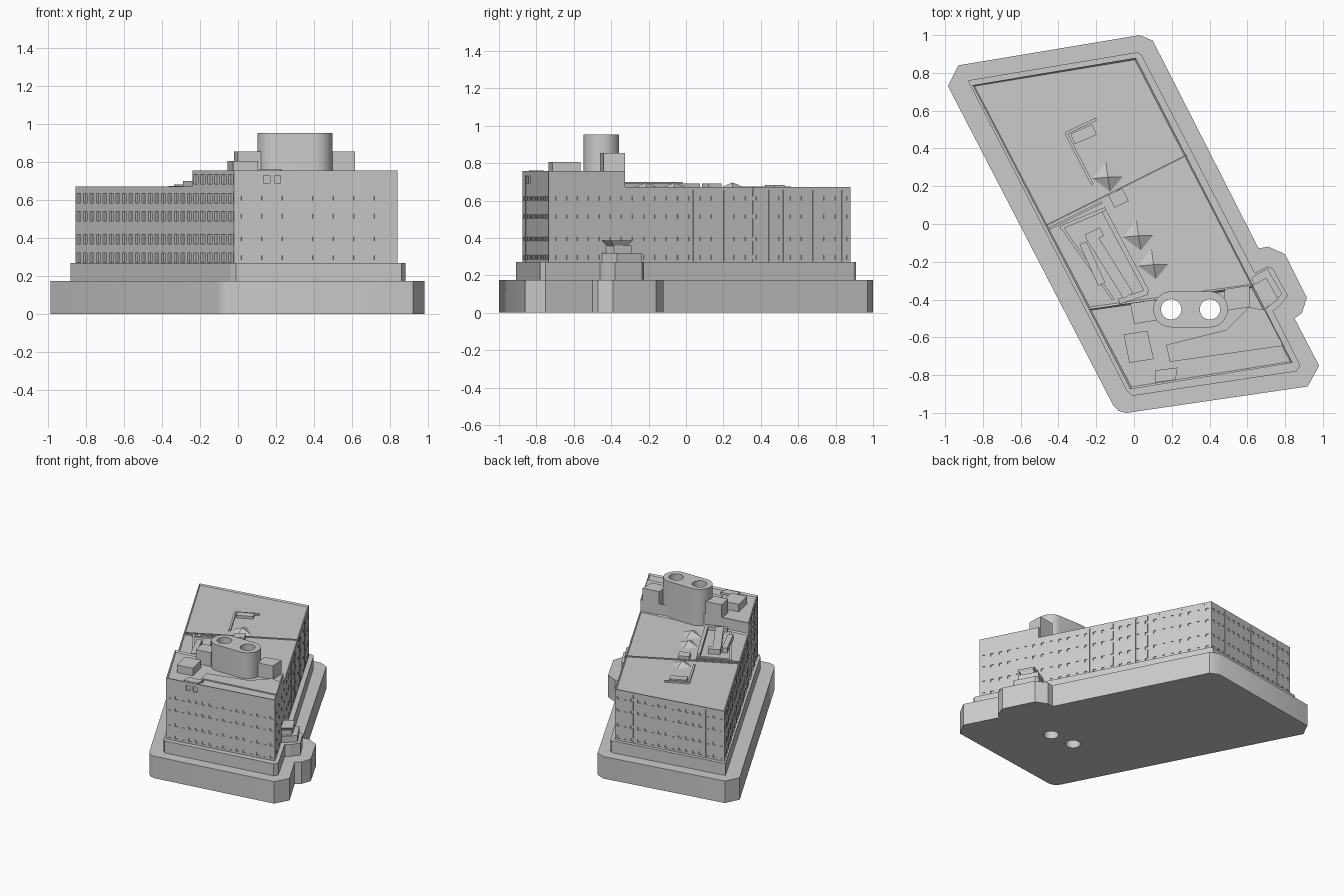
import bpy, bmesh, math
from mathutils import Vector

if "Cube" in bpy.data.objects:
    bpy.data.objects.remove(bpy.data.objects["Cube"], do_unlink=True)

grey = bpy.data.materials.new("stone grey")
grey.use_nodes = True
grey.diffuse_color = (0.6, 0.6, 0.6, 1)
grey.node_tree.nodes["Principled BSDF"].inputs["Base Color"].default_value = (0.6, 0.6, 0.6, 1)


def finish(name, bm):
    bmesh.ops.recalc_face_normals(bm, faces=bm.faces)
    mesh = bpy.data.meshes.new(name)
    bm.to_mesh(mesh)
    bm.free()
    mesh.materials.append(grey)
    ob = bpy.data.objects.new(name, mesh)
    bpy.context.collection.objects.link(ob)
    return ob


def add_prism(bm, pts, z0, z1):
    low = [bm.verts.new((x, y, z0)) for x, y in pts]
    high = [bm.verts.new((x, y, z1)) for x, y in pts]
    bm.faces.new(low)
    top = bm.faces.new(high)
    for i in range(len(pts)):
        j = (i + 1) % len(pts)
        bm.faces.new((low[i], low[j], high[j], high[i]))
    return top


def prism(name, pts, z0, z1, rim=None):
    """Extruded outline; rim = (width, depth) sinks the top behind a parapet."""
    bm = bmesh.new()
    top = add_prism(bm, pts, z0, z1)
    bmesh.ops.recalc_face_normals(bm, faces=bm.faces)
    if rim:
        bmesh.ops.inset_region(bm, faces=[top], thickness=rim[0])
        for v in top.verts:
            v.co.z -= rim[1]
    return finish(name, bm)


def pyramid(name, pts, z0, z1):
    bm = bmesh.new()
    base = [bm.verts.new((x, y, z0)) for x, y in pts]
    tip = bm.verts.new((sum(p[0] for p in pts) / 4, sum(p[1] for p in pts) / 4, z1))
    bm.faces.new(base)
    for i in range(4):
        bm.faces.new((base[i], base[(i + 1) % 4], tip))
    return finish(name, bm)


def cut(ob, cutter):
    mod = ob.modifiers.new("cut", "BOOLEAN")
    mod.operation = "DIFFERENCE"
    mod.solver = "EXACT"
    mod.object = cutter
    bpy.context.view_layer.objects.active = ob
    bpy.ops.object.modifier_apply(modifier=mod.name)


def recess(ob, p, q, spots, rows, width, depth):
    """Sink rectangles into the wall p-q at fractions spots and height spans rows."""
    p, q = Vector(p), Vector(q)
    along = (q - p).normalized()
    out = Vector((-along.y, along.x)) * depth
    bm = bmesh.new()
    for t in spots:
        c, a = p.lerp(q, t), along * width / 2
        for z0, z1 in rows:
            add_prism(bm, [c - a - out, c + a - out, c + a + out, c - a + out], z0, z1)
    cutter = finish("cutter", bm)
    cut(ob, cutter)
    bpy.data.objects.remove(cutter, do_unlink=True)


def even(n):
    return [(i + 0.5) / n for i in range(n)]


def spans(heights, size):
    return [(z - size / 2, z + size / 2) for z in heights]


# Stepped base
base = prism("base", [
    (-0.985, 0.73), (-0.93, 0.84), (0.03, 1), (0.10, 0.97), (0.66, -0.13), (0.71, -0.12),
    (0.80, -0.16), (0.915, -0.39), (0.89, -0.47), (0.85, -0.5), (0.98, -0.75), (0.92, -0.86),
    (-0.04, -1), (-0.08, -0.99), (-0.11, -0.96)], 0, 0.175)
plinth = prism("plinth", [
    (-0.88, 0.76), (0.02, 0.91), (0.04, 0.895), (0.64, -0.26), (0.705, -0.225), (0.735, -0.235),
    (0.815, -0.38), (0.765, -0.44), (0.735, -0.46), (0.88, -0.75), (0.86, -0.78),
    (-0.01, -0.91), (-0.04, -0.88)], 0.175, 0.27)

# Main blocks
A, B, C = (-0.855, 0.735), (0.01, 0.88), (0.63, -0.325)
D, E, F = (-0.24, -0.45), (0.84, -0.735), (-0.02, -0.875)
low_block = prism("low_block", [A, B, C, D], 0.27, 0.672, (0.012, 0.01))
high_block = prism("high_block", [D, C, E, F], 0.27, 0.757, (0.014, 0.012))

# Wall grooves
recess(low_block, B, C, [0.04, 0.17, 0.30, 0.365, 0.435, 0.565, 0.70], [(0.275, 0.655)], 0.008, 0.006)
recess(low_block, A, B, [0.17, 0.5, 0.83], [(0.275, 0.655)], 0.008, 0.006)
recess(high_block, E, F, [0.13, 0.87], [(0.275, 0.735)], 0.008, 0.006)

# Windows: tall ones on the right wall, small ones elsewhere
floors = [0.297, 0.395, 0.515, 0.61]
tall = spans(floors, 0.05)
small = spans(floors, 0.022)
recess(low_block, D, A, even(18), tall, 0.04, 0.013)
recess(high_block, F, D, even(6), tall + [(0.685, 0.735)], 0.05, 0.015)
recess(low_block, B, C, even(20), small, 0.022, 0.006)
recess(low_block, A, B, even(16), small, 0.022, 0.006)
recess(high_block, C, E, even(7), small, 0.022, 0.006)
recess(high_block, E, F, even(16), small, 0.022, 0.006)
recess(high_block, E, F, [0.735, 0.8], [(0.69, 0.73)], 0.034, 0.01)

# Twin-flue stack
arc = [math.pi * i / 20 for i in range(21)]
R, cy, x_left, x_right = 0.095, -0.452, 0.197, 0.402
outline = [(x_right + R * math.sin(a), cy + R * math.cos(a)) for a in arc]
outline += [(x_left - R * math.sin(a), cy - R * math.cos(a)) for a in arc]
stack = prism("stack", outline, 0.64, 0.952)
for x in (x_left, x_right):
    bm = bmesh.new()
    add_prism(bm, [(x + 0.054 * math.cos(k * math.pi / 16), cy + 0.054 * math.sin(k * math.pi / 16))
                   for k in range(32)], -0.1, 1.1)
    flue = finish("flue_cutter", bm)
    for ob in (base, plinth, high_block, low_block, stack):
        cut(ob, flue)
    bpy.data.objects.remove(flue, do_unlink=True)

# High roof structures
prism("stack_house_right", [(-0.02, -0.42), (0.11, -0.4), (0.12, -0.51), (0, -0.53)], 0.66, 0.855)
prism("stack_house_left", [(0.48, -0.345), (0.61, -0.325), (0.615, -0.44), (0.48, -0.46)], 0.66, 0.855)
prism("lift_house", [(-0.055, -0.585), (0.07, -0.565), (0.105, -0.715), (-0.025, -0.735)], 0.74, 0.805)
prism("front_hatch", [(0.11, -0.775), (0.23, -0.76), (0.22, -0.825), (0.11, -0.84)], 0.74, 0.76)
prism("front_roof_step", [(0.17, -0.64), (0.19, -0.73), (0.79, -0.645), (0.69, -0.455), (0.61, -0.44),
                          (0.49, -0.56)], 0.74, 0.754)

# Low roof skylights
for i, (x, y) in enumerate([(-0.14, 0.25), (0.022, -0.06), (0.102, -0.213)]):
    pyramid("skylight_%d" % (i + 1),
            [(x - 0.01, y + 0.085), (x + 0.083, y), (x + 0.015, y - 0.083), (x - 0.083, y - 0.01)],
            0.66, 0.697)


def bar(name, p, q, width, z1):
    p, q = Vector(p), Vector(q)
    s = (q - p).normalized()
    s = Vector((-s.y, s.x)) * width / 2
    prism(name, [p + s, q + s, q - s, p - s], 0.655, z1)


# Roof joint, plant screens and ventilation units
bar("roof_joint", (-0.46, -0.005), (0.28, 0.365), 0.008, 0.67)
bar("roof_joint_upstand", (-0.45, -0.025), (-0.17, 0.115), 0.012, 0.67)
bar("screen_back", (-0.39, -0.02), (-0.15, 0.08), 0.02, 0.672)
bar("screen_outer", (-0.38, -0.02), (-0.11, -0.4), 0.015, 0.672)
bar("screen_inner", (-0.16, 0.07), (0.07, -0.36), 0.025, 0.69)
bar("screen_front", (0.07, -0.36), (-0.08, -0.41), 0.03, 0.69)
bar("duct_long", (-0.23, -0.06), (-0.03, -0.38), 0.06, 0.7)
bar("duct_side", (-0.27, -0.1), (-0.17, -0.32), 0.04, 0.7)
bar("duct_cross", (-0.25, -0.08), (-0.17, -0.04), 0.05, 0.7)
bar("vent_box", (-0.12, 0.12), (-0.045, 0.155), 0.075, 0.692)
bar("rear_unit", (-0.325, 0.45), (-0.21, 0.5), 0.06, 0.682)
bar("rear_screen_back", (-0.36, 0.48), (-0.2, 0.555), 0.015, 0.675)
bar("rear_screen_side", (-0.36, 0.48), (-0.22, 0.21), 0.015, 0.675)

# Entrance on the left side, with a flared canopy
prism("entrance_hall", [(0.62, -0.285), (0.705, -0.235), (0.785, -0.37), (0.7, -0.45)], 0.27, 0.32)
prism("entrance_tower", [(0.635, -0.33), (0.7, -0.29), (0.745, -0.385), (0.68, -0.43)], 0.32, 0.36)
canopy = prism("entrance_canopy", [(0.625, -0.325), (0.7, -0.285), (0.765, -0.4), (0.69, -0.45)], 0.345, 0.385)
for v in canopy.data.vertices:
    if v.co.z < 0.35:
        v.co.x += (0.695 - v.co.x) * 0.5
        v.co.y += (-0.365 - v.co.y) * 0.5

# Smooth curved walls
bpy.ops.object.select_all(action="DESELECT")
for ob in (stack, base):
    ob.select_set(True)
bpy.context.view_layer.objects.active = stack
bpy.ops.object.shade_smooth_by_angle(angle=math.radians(35))
